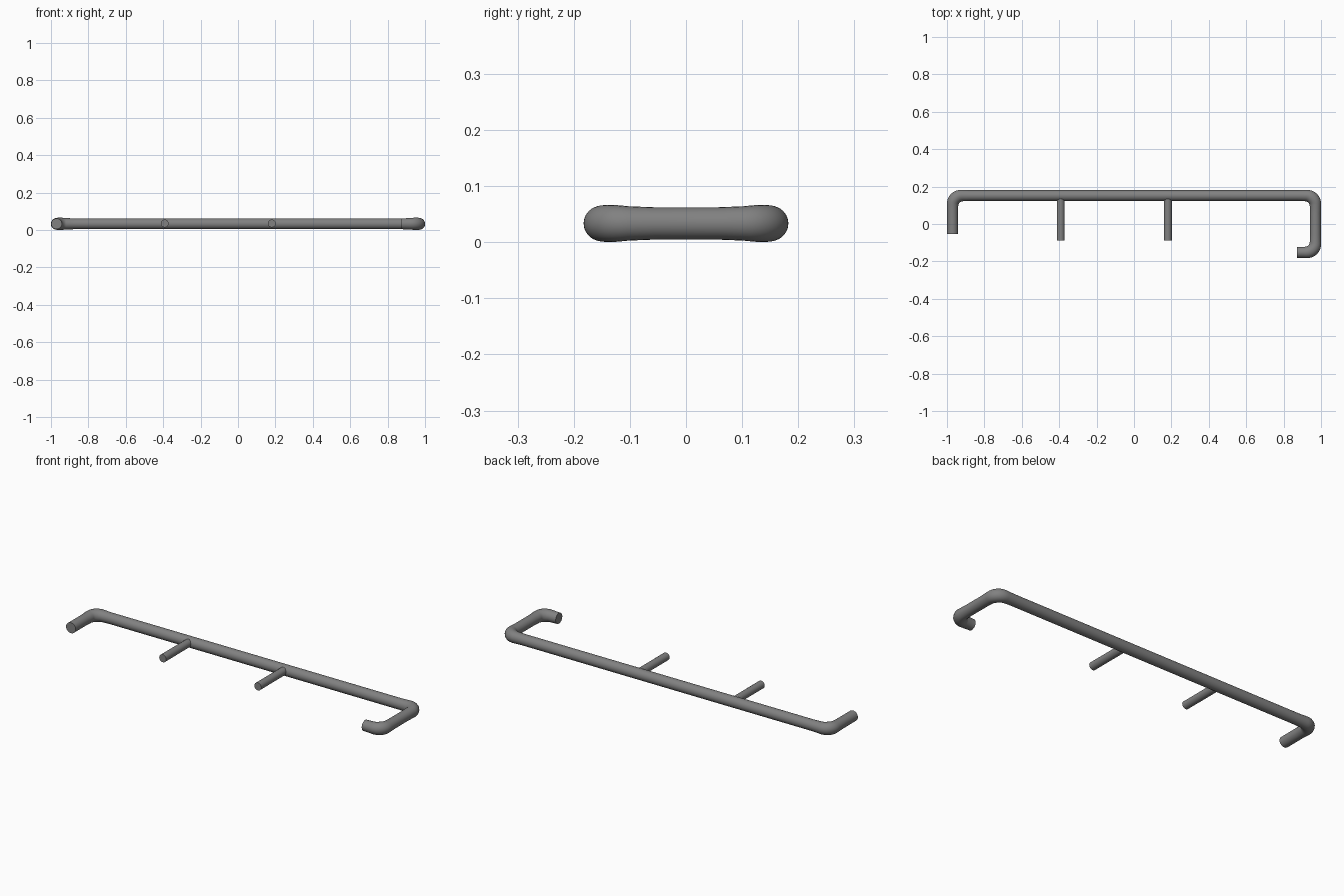
import bpy, bmesh
from math import sin, cos, pi, radians
from mathutils import Vector

if "Cube" in bpy.data.objects:
    bpy.data.objects.remove(bpy.data.objects["Cube"])

Z = 0.0335      # height of the tube centre line
SIDES = 24

# Dark grey metal
metal = bpy.data.materials.new("dark_metal")
metal.diffuse_color = (0.22, 0.22, 0.22, 1)
metal.use_nodes = True
metal.node_tree.nodes["Principled BSDF"].inputs["Base Color"].default_value = metal.diffuse_color


def tube(name, rings):
    """Sweep a round section along flat path points (Vector, radius), capped at both ends."""
    bm = bmesh.new()
    loops = []
    for i, (p, r) in enumerate(rings):
        before = (p - rings[i - 1][0]).normalized() if i > 0 else Vector()
        after = (rings[i + 1][0] - p).normalized() if i < len(rings) - 1 else Vector()
        t = (before + after).normalized()
        side = Vector((t.y, -t.x, 0))
        loops.append([bm.verts.new(p + side * r * cos(a) + Vector((0, 0, r * sin(a))))
                      for a in (2 * pi * k / SIDES for k in range(SIDES))])
    for a, b in zip(loops, loops[1:]):
        for k in range(SIDES):
            n = (k + 1) % SIDES
            bm.faces.new((a[k], a[n], b[n], b[k]))
    bm.faces.new(loops[0])
    bm.faces.new(loops[-1])
    bmesh.ops.recalc_face_normals(bm, faces=bm.faces)
    mesh = bpy.data.meshes.new(name)
    bm.to_mesh(mesh)
    bm.free()
    mesh.materials.append(metal)
    obj = bpy.data.objects.new(name, mesh)
    bpy.context.collection.objects.link(obj)
    bpy.ops.object.select_all(action='DESELECT')
    obj.select_set(True)
    bpy.context.view_layer.objects.active = obj
    bpy.ops.object.shade_smooth_by_angle(angle=radians(40))
    return obj


def bent_path(corners, r, bend_r, fillet, ease, steps=8):
    """Round the inner corners; the tube swells slightly through each bend."""
    pts = [Vector((x, y, Z)) for x, y in corners]
    rings = [(pts[0], r)]
    for prev, c, nxt in zip(pts, pts[1:], pts[2:]):
        u, v = (prev - c).normalized(), (nxt - c).normalized()
        centre = c + (u + v) * fillet
        rings.append((c + u * (fillet + ease), r))
        for s in range(steps + 1):
            a = s / steps * pi / 2
            rings.append((centre - v * fillet * cos(a) - u * fillet * sin(a),
                          r + (bend_r - r) * (0.4 + 0.6 * sin(2 * a))))
        rings.append((c + v * (fillet + ease), r))
    # keep the short hook end straight
    end = pts[-1]
    if (rings[-1][0] - pts[-2]).length >= (end - pts[-2]).length - 0.002:
        rings.pop()
    rings.append((end, r))
    return rings


# Main rail: short leg on the left, long leg with a hook on the right
tube("bent_rail", bent_path(
    [(-0.97, -0.053), (-0.97, 0.152), (0.97, 0.152), (0.97, -0.152), (0.872, -0.152)],
    0.0288, 0.0332, 0.05, 0.045))

# Two thinner pegs set into the rail
for side, x in (("left", -0.392), ("right", 0.181)):
    tube(side + "_peg", [(Vector((x, 0.145, Z + 0.002)), 0.021),
                         (Vector((x, -0.088, Z + 0.002)), 0.021)])
